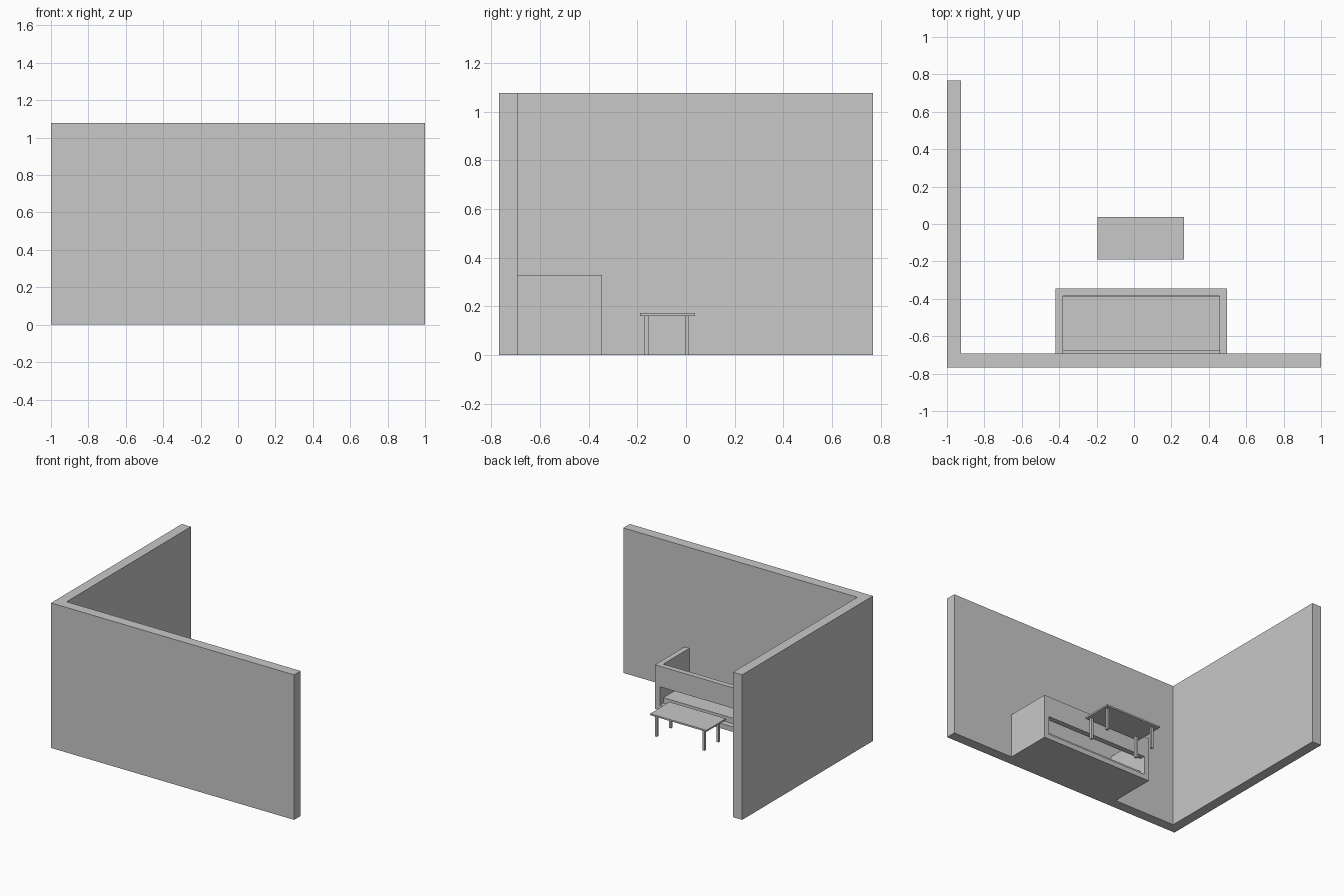
import bpy
import bmesh

if "Cube" in bpy.data.objects:
    bpy.data.objects.remove(bpy.data.objects["Cube"])

grey = bpy.data.materials.new("light grey")
grey.diffuse_color = (0.58, 0.58, 0.58, 1)
grey.use_nodes = True
grey.node_tree.nodes["Principled BSDF"].inputs["Base Color"].default_value = grey.diffuse_color


def finish(name, bm):
    mesh = bpy.data.meshes.new(name)
    bmesh.ops.recalc_face_normals(bm, faces=bm.faces)
    bm.to_mesh(mesh)
    bm.free()
    mesh.materials.append(grey)
    obj = bpy.data.objects.new(name, mesh)
    bpy.context.collection.objects.link(obj)
    return obj


def box(name, x, y, z):
    """Box spanning the given (min, max) ranges."""
    bm = bmesh.new()
    bmesh.ops.create_cube(bm, size=1)
    for v in bm.verts:
        v.co = [r[0] if c < 0 else r[1] for c, r in zip(v.co, (x, y, z))]
    return finish(name, bm)


def prism(name, outline, z0, z1):
    """Vertical extrusion of a plan outline."""
    bm = bmesh.new()
    face = bm.faces.new([bm.verts.new((x, y, z0)) for x, y in outline])
    top = bmesh.ops.extrude_face_region(bm, geom=[face])["geom"]
    for v in top:
        if isinstance(v, bmesh.types.BMVert):
            v.co.z = z1
    return finish(name, bm)


# L-shaped room walls
prism("corner_walls", [(-1, -0.768), (1, -0.768), (1, -0.692), (-0.925, -0.692),
                       (-0.925, 0.768), (-1, 0.768)], 0, 1.078)

# Counter surround: U-shaped plan, open at the top
X0, X1, Y0, Y1, H, T = -0.42, 0.497, -0.692, -0.345, 0.328, 0.04
counter = prism("counter_surround",
                [(X0, Y0), (X0, Y1), (X1, Y1), (X1, Y0), (X1 - T, Y0),
                 (X1 - T, Y1 - T), (X0 + T, Y1 - T), (X0 + T, Y0)], 0, H)

# Opening through the front panel
cutter = box("opening_cutter", (X0 + T, X1 - T), (Y1 - T - 0.02, Y1 + 0.05), (0.037, 0.175))
cutter.hide_render = True
cutter.hide_viewport = True
cut = counter.modifiers.new("opening", "BOOLEAN")
cut.operation = "DIFFERENCE"
cut.solver = "EXACT"
cut.object = cutter

# Base and low shelf inside the counter
box("counter_base", (X0 + T, X1 - T), (Y0, Y1 - T), (0, 0.037))
box("counter_shelf", (X0 + T, X1 - T), (-0.68, -0.387), (0.037, 0.078))

# Table
box("table_top", (-0.195, 0.268), (-0.19, 0.038), (0.16, 0.172))
for i, x in enumerate((-0.152, 0.238)):
    for j, y in enumerate((-0.161, 0.004)):
        r = 0.009
        box(f"table_leg_{i}{j}", (x - r, x + r), (y - r, y + r), (0, 0.16))
